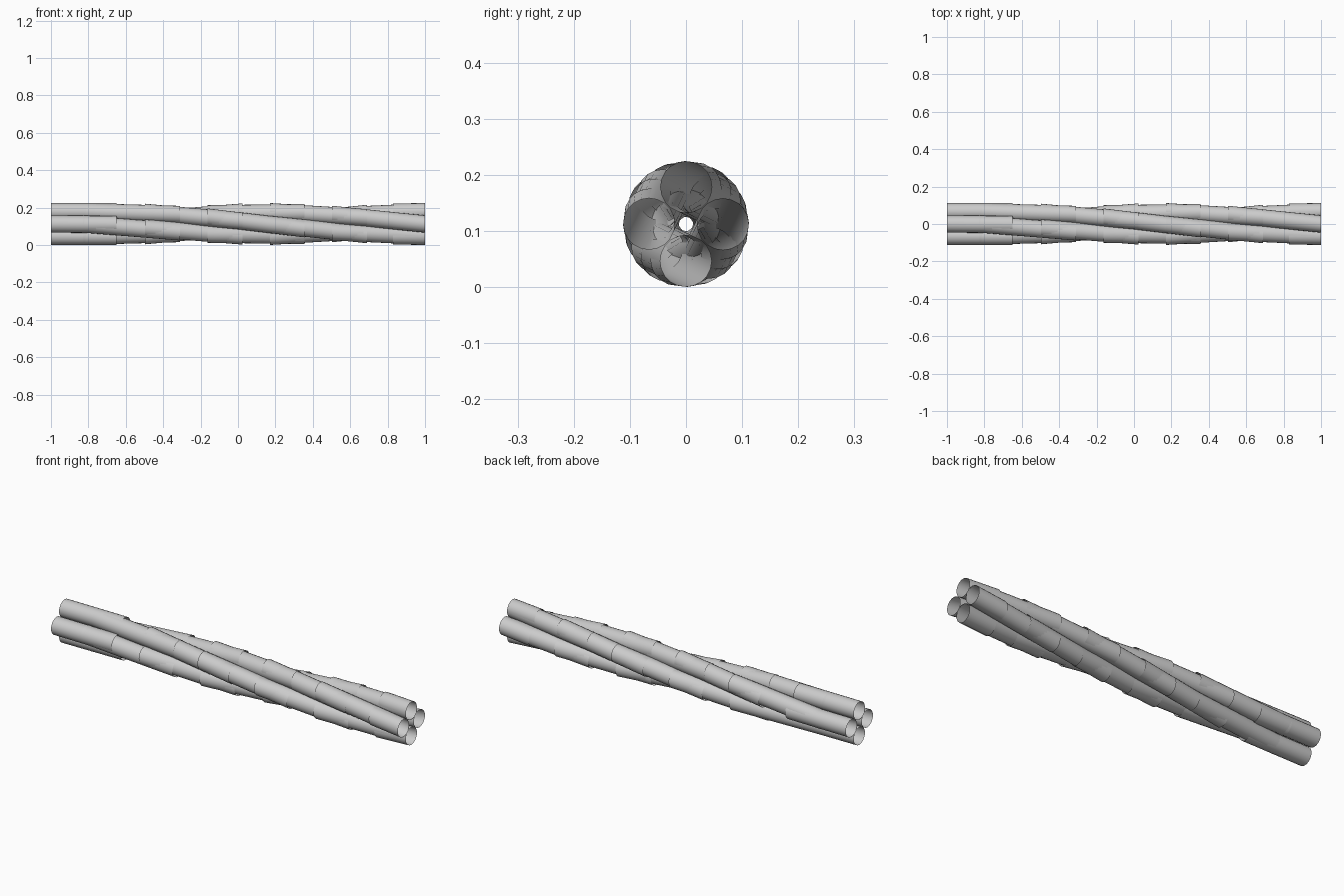
import bpy, bmesh, math
from mathutils import Vector

if "Cube" in bpy.data.objects:
    bpy.data.objects.remove(bpy.data.objects["Cube"])

ORBIT, RADIUS, SIDES, MID = 0.066, 0.046, 20, 0.1125


def helix(x, phase):
    # straight lead-in, then half a turn along the rope
    t = min(max((x + 0.67) / 1.64, 0.0), 1.0) * math.pi + phase
    return Vector((x, -ORBIT * math.sin(t), MID + ORBIT * math.cos(t)))


def tube(bm, a, b):
    # open straight pipe with end rings cut square to the rope axis
    rings = []
    for p in (a, b):
        ring = []
        for i in range(SIDES):
            t = 2 * math.pi * i / SIDES
            ring.append(bm.verts.new(p + Vector((0, RADIUS * math.cos(t), RADIUS * math.sin(t)))))
        rings.append(ring)
    for i in range(SIDES):
        j = (i + 1) % SIDES
        bm.faces.new((rings[0][i], rings[1][i], rings[1][j], rings[0][j]))


# overlapping pipe lengths along each strand
spans = [(-1.0, -0.65)]
spans += [(-0.83 + k / 3, -0.83 + k / 3 + 0.52) for k in range(5)]
spans += [(0.83, 1.0)]

for s in range(4):
    bm = bmesh.new()
    for x0, x1 in spans:
        x1 = min(x1, 1.0)
        tube(bm, helix(x0, s * math.pi / 2), helix(x1, s * math.pi / 2))
    bmesh.ops.recalc_face_normals(bm, faces=bm.faces)
    mesh = bpy.data.meshes.new("strand")
    bm.to_mesh(mesh)
    bm.free()
    obj = bpy.data.objects.new("twisted_strand_%d" % (s + 1), mesh)
    bpy.context.collection.objects.link(obj)
    bpy.context.view_layer.objects.active = obj
    bpy.ops.object.select_all(action='DESELECT')
    obj.select_set(True)
    bpy.ops.object.shade_smooth_by_angle()
